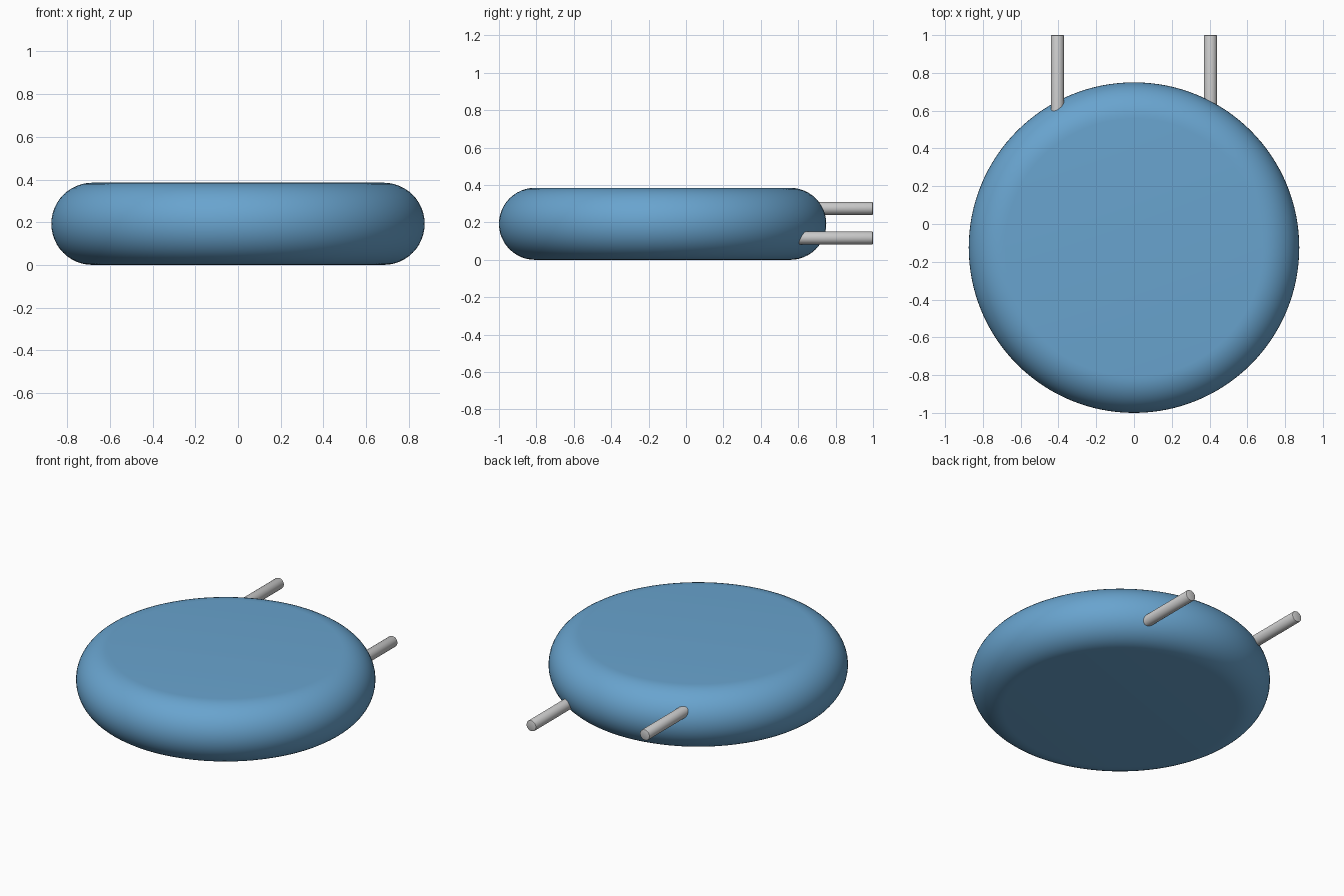
import bpy, bmesh, math
from mathutils import Matrix, Vector

if "Cube" in bpy.data.objects:
    bpy.data.objects.remove(bpy.data.objects["Cube"])

HEIGHT, RADIUS, CENTRE_Y = 0.385, 0.875, -0.125
ROUND = HEIGHT / 2


def finish(name, bm, colour=None):
    bmesh.ops.recalc_face_normals(bm, faces=bm.faces)
    mesh = bpy.data.meshes.new(name)
    bm.to_mesh(mesh)
    bm.free()
    obj = bpy.data.objects.new(name, mesh)
    bpy.context.collection.objects.link(obj)
    if colour:
        mat = bpy.data.materials.new(name + "_colour")
        mat.diffuse_color = colour
        mat.use_nodes = True
        mat.node_tree.nodes["Principled BSDF"].inputs["Base Color"].default_value = mat.diffuse_color
        mesh.materials.append(mat)
    bpy.ops.object.select_all(action='DESELECT')
    obj.select_set(True)
    bpy.context.view_layer.objects.active = obj
    bpy.ops.object.shade_smooth_by_angle(angle=math.radians(30))
    return obj


def lathe(profile, steps):
    # spin (radius, height) points around z
    bm = bmesh.new()
    verts = [bm.verts.new((r, 0, z)) for r, z in profile]
    edges = [bm.edges.new(pair) for pair in zip(verts, verts[1:])]
    bmesh.ops.spin(bm, geom=verts + edges, cent=(0, 0, 0), axis=(0, 0, 1),
                   angle=math.tau, steps=steps, use_duplicate=False)
    bmesh.ops.remove_doubles(bm, verts=bm.verts, dist=1e-5)
    return bm


# round tank body: flat faces with a fully rounded rim
rim = [(RADIUS - ROUND + ROUND * math.cos(a), ROUND + ROUND * math.sin(a))
       for a in (math.radians(-90 + 180 * i / 24) for i in range(25))]
body = lathe([(0, 0)] + rim + [(0, HEIGHT)], 128)
bmesh.ops.translate(body, verts=body.verts, vec=(0, CENTRE_Y, 0))
finish("disc_body", body, (0.14, 0.37, 0.62, 1))

# two pipes leaving the back at different heights
R, START, END, CH = 0.035, 0.5, 1.0, 0.006
for name, x, z in (("upper_pipe", -0.405, 0.275), ("lower_pipe", 0.405, 0.117)):
    length = END - START
    pipe = lathe([(0, 0), (R, 0), (R, length - CH), (R - CH * 0.3, length - CH * 0.3),
                  (R - CH, length), (0, length)], 32)
    bmesh.ops.transform(pipe, verts=pipe.verts,
                        matrix=Matrix.Translation(Vector((x, START, z)))
                        @ Matrix.Rotation(math.radians(-90), 4, 'X'))
    finish(name, pipe)
